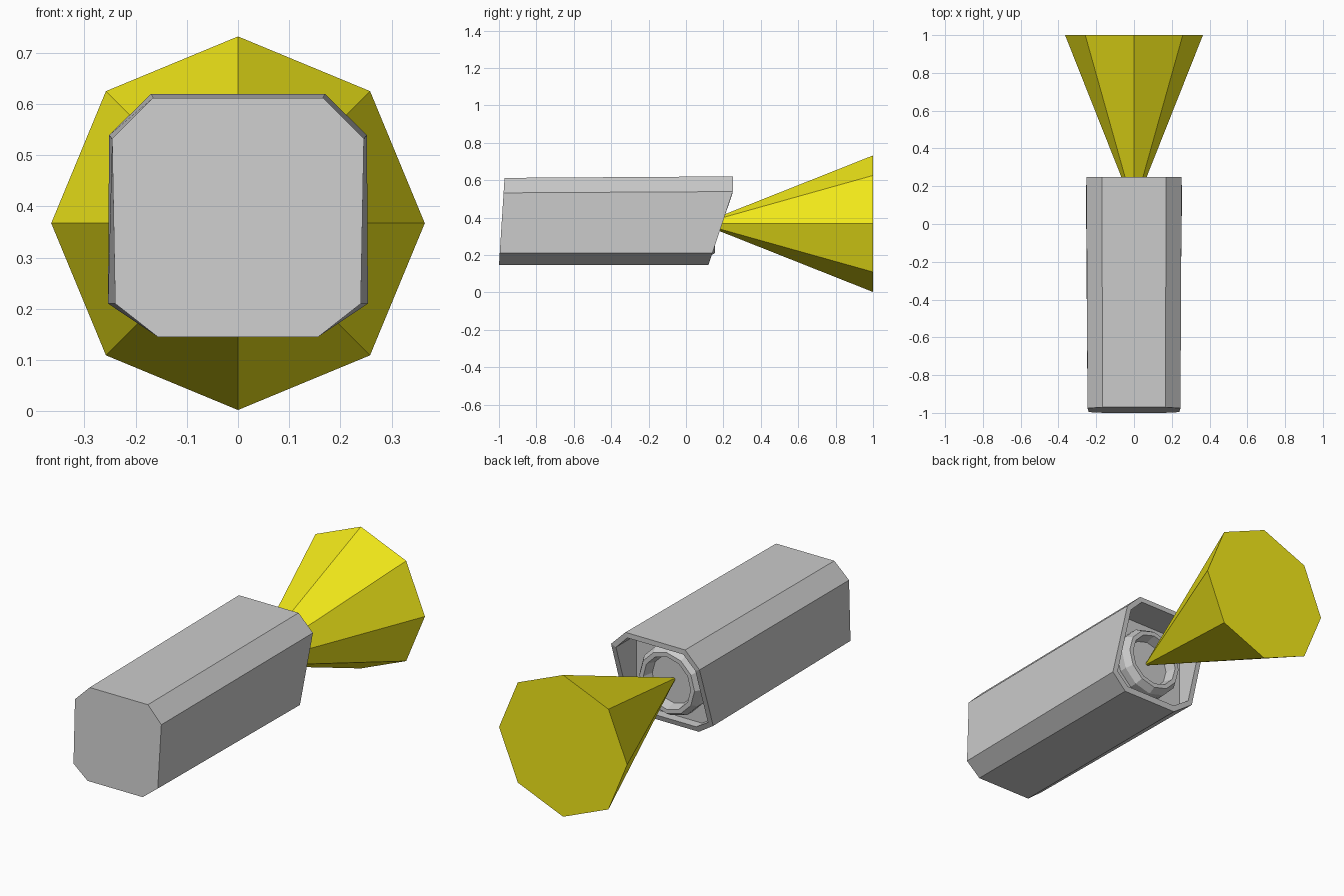
import bpy, bmesh, math

if "Cube" in bpy.data.objects:
    bpy.data.objects.remove(bpy.data.objects["Cube"])

CZ = 0.367  # height of the lens axis


def make_object(name, loops, cap_start, cap_end):
    """Bridge successive vertex loops into a flat-faced shell."""
    bm = bmesh.new()
    rings = [[bm.verts.new(p) for p in loop] for loop in loops]
    for a, b in zip(rings, rings[1:]):
        n = len(a)
        for i in range(n):
            j = (i + 1) % n
            bm.faces.new((a[i], a[j], b[j], b[i]))
    if cap_start:
        bm.faces.new(rings[0])
    if cap_end:
        bm.faces.new(rings[-1])
    bmesh.ops.recalc_face_normals(bm, faces=bm.faces)
    mesh = bpy.data.meshes.new(name)
    bm.to_mesh(mesh)
    bm.free()
    obj = bpy.data.objects.new(name, mesh)
    bpy.context.collection.objects.link(obj)
    return obj


def section(half, y_of_z):
    """Mirror a half outline (x, z) and place each point at y_of_z(z)."""
    pts = half + [(-x, z) for x, z in reversed(half)]
    return [(x, y_of_z(z), z) for x, z in pts]


def circle(radius, y, sides):
    return [(radius * math.sin(i * math.tau / sides), y,
             CZ + radius * math.cos(i * math.tau / sides)) for i in range(sides)]


def front_y(z):
    return -1 + (z - 0.145) * 0.064


def back_y(z):
    return 0.25 - max(0, 0.535 - z) * 0.335


# Camera housing: chamfered box, slanted hood end with a recessed face
front = [(0.157, 0.145), (0.24, 0.21), (0.246, 0.532), (0.166, 0.612)]
back = [(0.157, 0.145), (0.254, 0.21), (0.252, 0.539), (0.17, 0.62)]
inner = [(0.148, 0.172), (0.227, 0.222), (0.226, 0.527), (0.159, 0.594)]
make_object("camera_housing", [
    section(front, front_y),
    section(back, back_y),
    section(inner, back_y),
    section(inner, lambda z: 0.08),
], True, True)

# Lens: bevelled ring with a sunken glass disc
make_object("lens", [
    circle(r, y, 12) for r, y in
    [(0.178, 0.075), (0.178, 0.12), (0.157, 0.155), (0.135, 0.155), (0.122, 0.1)]
], True, True)

# View cone: eight-sided beam spreading from the lens
cone = make_object("view_cone", [circle(0.006, 0.095, 8), circle(0.365, 1.0, 8)],
                   True, True)
yellow = bpy.data.materials.new("yellow")
yellow.diffuse_color = (0.9, 0.82, 0.01, 1)
yellow.use_nodes = True
yellow.node_tree.nodes["Principled BSDF"].inputs["Base Color"].default_value = yellow.diffuse_color
cone.data.materials.append(yellow)
